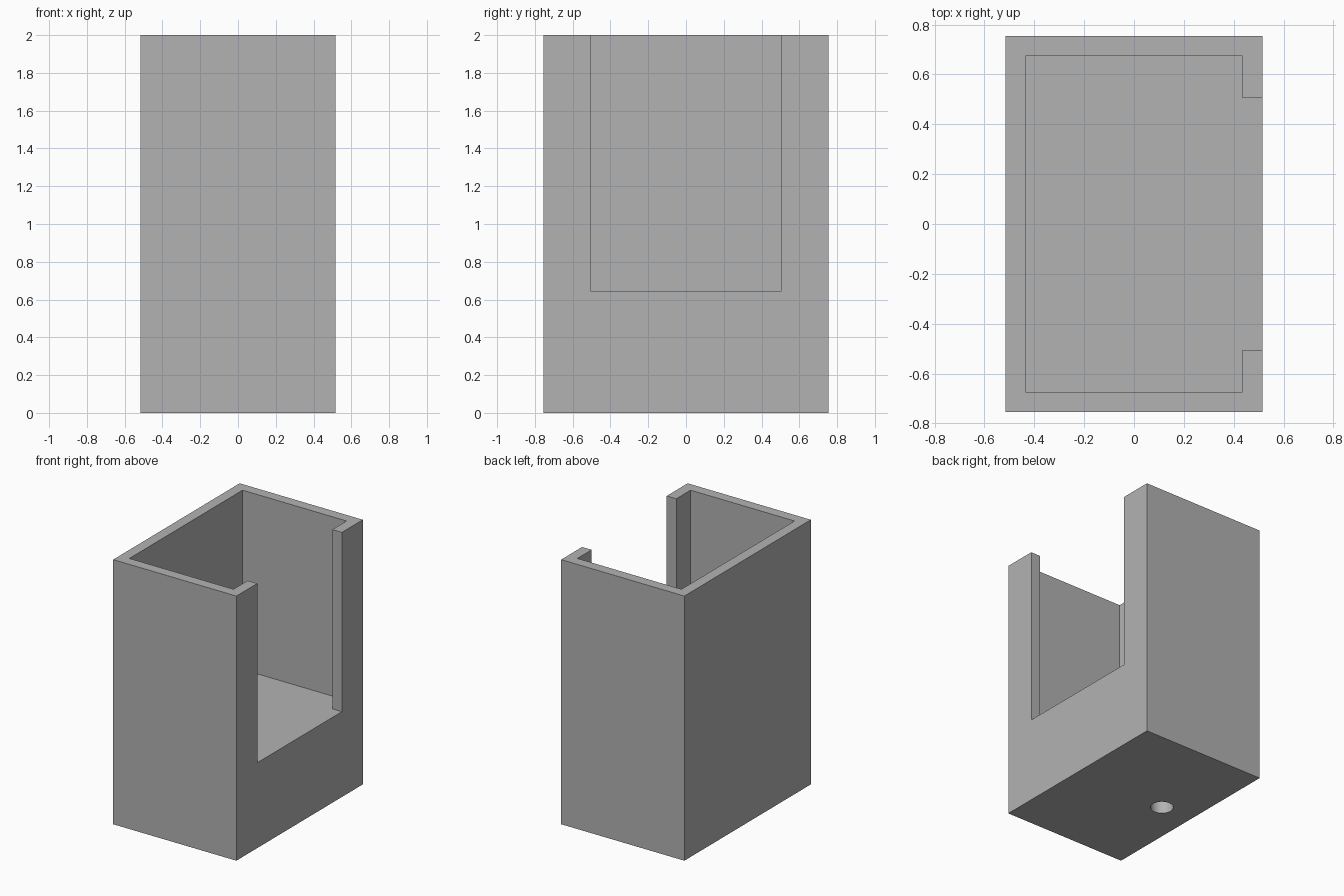
import bpy
import bmesh
import math

if "Cube" in bpy.data.objects:
    bpy.data.objects.remove(bpy.data.objects["Cube"], do_unlink=True)

HALF_X, HALF_Y, HEIGHT = 0.515, 0.755, 2.0
WALL = 0.08
SLOT_Y = 0.505      # half width of the side opening
FLOOR = 0.645       # floor level, flush with the opening

gray = bpy.data.materials.new("plain_gray")
gray.use_nodes = True
color = (0.448, 0.448, 0.448, 1)
gray.diffuse_color = color
gray.node_tree.nodes["Principled BSDF"].inputs["Base Color"].default_value = color


def prism(name, outline, bottom, top):
    """Extrude an anticlockwise outline between two heights."""
    bm = bmesh.new()
    face = bm.faces.new([bm.verts.new((x, y, bottom)) for x, y in outline])
    result = bmesh.ops.extrude_face_region(bm, geom=[face])
    raised = [v for v in result["geom"] if isinstance(v, bmesh.types.BMVert)]
    bmesh.ops.translate(bm, verts=raised, vec=(0, 0, top - bottom))
    bmesh.ops.recalc_face_normals(bm, faces=bm.faces)
    mesh = bpy.data.meshes.new(name)
    bm.to_mesh(mesh)
    bm.free()
    mesh.materials.append(gray)
    obj = bpy.data.objects.new(name, mesh)
    bpy.context.collection.objects.link(obj)
    return obj


# Solid outer block
holder = prism("holder_body", [(-HALF_X, -HALF_Y), (HALF_X, -HALF_Y),
                               (HALF_X, HALF_Y), (-HALF_X, HALF_Y)], 0, HEIGHT)

# Pocket and side opening share one T-shaped outline
ix, iy, out = HALF_X - WALL, HALF_Y - WALL, HALF_X + 0.2
pocket = prism("pocket_cutter", [(-ix, -iy), (ix, -iy), (ix, -SLOT_Y), (out, -SLOT_Y),
                                 (out, SLOT_Y), (ix, SLOT_Y), (ix, iy), (-ix, iy)],
               FLOOR, HEIGHT + 0.2)

# Blind round hole in the underside
SIDES = 48
circle = [(-0.255 + 0.08 * math.cos(math.tau * i / SIDES),
           0.08 * math.sin(math.tau * i / SIDES)) for i in range(SIDES)]
hole = prism("hole_cutter", circle, -0.2, 0.5)

# Cut the pocket and hole out of the block
bpy.context.view_layer.objects.active = holder
for cutter in (pocket, hole):
    cut = holder.modifiers.new(cutter.name, "BOOLEAN")
    cut.operation = "DIFFERENCE"
    cut.solver = "EXACT"
    cut.object = cutter
    bpy.ops.object.modifier_apply(modifier=cut.name)
    bpy.data.objects.remove(cutter, do_unlink=True)

# Smooth the round hole and keep the box edges sharp
bpy.ops.object.select_all(action="DESELECT")
holder.select_set(True)
bpy.ops.object.shade_smooth_by_angle(angle=math.radians(30))
